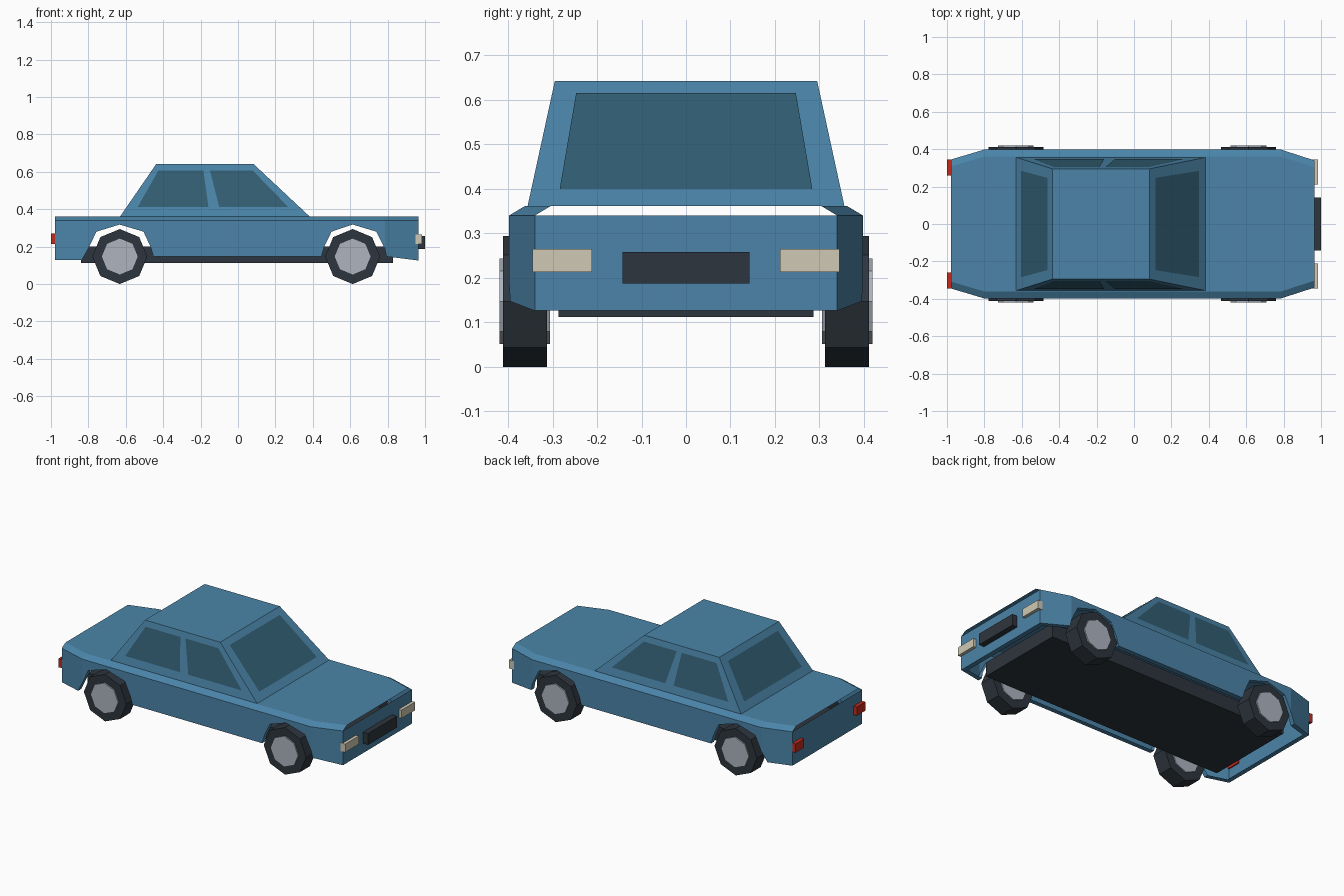
import bpy, bmesh, math
from mathutils import Vector, Matrix

if "Cube" in bpy.data.objects:
    bpy.data.objects.remove(bpy.data.objects["Cube"])


def material(name, rgb):
    m = bpy.data.materials.new(name)
    m.diffuse_color = (*rgb, 1)
    m.use_nodes = True
    m.node_tree.nodes["Principled BSDF"].inputs["Base Color"].default_value = m.diffuse_color
    return m


BLUE = material("body blue", (0.069, 0.231, 0.392))
GLASS = material("window teal", (0.031, 0.112, 0.171))
DARK = material("dark rubber", (0.027, 0.036, 0.047))
METAL = material("wheel grey", (0.418, 0.456, 0.521))
CREAM = material("headlight cream", (0.624, 0.584, 0.462))
RED = material("tail light red", (0.55, 0.023, 0.012))


def finish(name, bm, mat):
    me = bpy.data.meshes.new(name)
    bm.to_mesh(me)
    bm.free()
    me.materials.append(mat)
    ob = bpy.data.objects.new(name, me)
    bpy.context.collection.objects.link(ob)
    return ob


def face(bm, pts, out):
    """Add one face whose normal points towards out."""
    f = bm.faces.new([bm.verts.new(p) for p in pts])
    f.normal_update()
    if f.normal.dot(Vector(out)) < 0:
        f.normal_flip()
    return f


def box(name, mat, x, y, z):
    bm = bmesh.new()
    bmesh.ops.create_cube(bm, size=1)
    for v in bm.verts:
        v.co = [r[0] if c < 0 else r[1] for r, c in zip((x, y, z), v.co)]
    finish(name, bm, mat)


def plate(name, mat, pts, out):
    """Thin flat pane lying just outside the given plane."""
    bm = bmesh.new()
    f = face(bm, pts, out)
    n = f.normal.copy()
    for v in bm.verts:
        v.co += n * 0.003
    finish(name, bm, mat)


# Body shell: sides taper in plan at both ends
BACK, FRONT, RB, RF = -0.978, 0.965, -0.80, 0.785
SILL, SHOULDER, DECK = 0.147, 0.34, 0.362


def half_width(x):
    if x < RB:
        return 0.398 - 0.053 * (RB - x) / (RB - BACK)
    if x > RF:
        return 0.398 - 0.058 * (x - RF) / (FRONT - RF)
    return 0.398


rear_edge = [(BACK, 0.128), (-0.835, 0.128), (RB, 0.19)]
mid_edge = [(RB, 0.19), (-0.757, 0.28), (-0.633, 0.318), (-0.505, 0.28),
            (-0.468, 0.20), (-0.452, SILL), (0.446, SILL), (0.461, 0.20),
            (0.50, 0.28), (0.613, 0.318), (0.74, 0.28), (RF, 0.19)]
front_edge = [(RF, 0.19), (0.794, SILL), (FRONT, 0.126)]

bm = bmesh.new()
for s in (-1, 1):
    for edge in (rear_edge, mid_edge, front_edge):
        x0, x1 = edge[0][0], edge[-1][0]
        # side panel with wheel arches in its lower edge
        outline = edge + [(x1, SHOULDER), (x0, SHOULDER)]
        face(bm, [(x, s * half_width(x), z) for x, z in outline], (0, s, 0))
        # sloping shoulder
        face(bm, [(x0, s * half_width(x0), SHOULDER),
                  (x1, s * half_width(x1), SHOULDER),
                  (x1, s * (half_width(x1) - 0.037), DECK),
                  (x0, s * (half_width(x0) - 0.037), DECK)], (0, s, 1))
        # folded lip under the panel
        for (xa, za), (xb, zb) in zip(edge, edge[1:]):
            ya, yb = half_width(xa), half_width(xb)
            face(bm, [(xa, s * ya, za), (xb, s * yb, zb),
                      (xb, s * (yb - 0.03), zb), (xa, s * (ya - 0.03), za)],
                 (zb - za, 0, xa - xb))
# nose and tail panels with an open slot under the deck
for x, z, d in ((BACK, 0.128, -1), (FRONT, 0.126, 1)):
    w = half_width(x)
    face(bm, [(x, -w, z), (x, w, z), (x, w, SHOULDER), (x, -w, SHOULDER)],
         (d, 0, 0))
    face(bm, [(x, -w, z), (x, w, z), (x - d * 0.03, w, z),
              (x - d * 0.03, -w, z)], (0, 0, -1))
# deck
xs = (BACK, RB, RF, FRONT)
face(bm, [(x, half_width(x) - 0.037, DECK) for x in xs]
     + [(x, 0.037 - half_width(x), DECK) for x in reversed(xs)], (0, 0, 1))
bmesh.ops.remove_doubles(bm, verts=bm.verts, dist=0.0002)
finish("body_shell", bm, BLUE)

# Cabin
Z0, Z1 = DECK, 0.642


def mix(a, b, z):
    return a + (b - a) * (z - Z0) / (Z1 - Z0)


def cabin_y(z):
    return mix(0.356, 0.295, z)


def cabin_back(z):
    return mix(-0.63, -0.437, z)


def cabin_front(z):
    return mix(0.382, 0.083, z)


bm = bmesh.new()
rings = [[(cabin_back(z), -cabin_y(z), z), (cabin_front(z), -cabin_y(z), z),
          (cabin_front(z), cabin_y(z), z), (cabin_back(z), cabin_y(z), z)]
         for z in (Z0, Z1)]
low, top = rings
for i, out in enumerate([(0, -1, 0), (1, 0, 0), (0, 1, 0), (-1, 0, 0)]):
    j = (i + 1) % 4
    face(bm, [low[i], low[j], top[j], top[i]], out)
face(bm, top, (0, 0, 1))
bmesh.ops.remove_doubles(bm, verts=bm.verts, dist=0.0002)
finish("cabin", bm, BLUE)

# Windows
rear_pane = [(-0.537, 0.41), (-0.158, 0.41), (-0.185, 0.607), (-0.425, 0.607)]
front_pane = [(-0.10, 0.41), (0.27, 0.41), (0.078, 0.607), (-0.15, 0.607)]
for s, side in ((-1, "right"), (1, "left")):
    for name, pane in (("rear", rear_pane), ("front", front_pane)):
        plate(f"{name}_side_window_{side}", GLASS,
              [(x, s * cabin_y(z), z) for x, z in pane], (0, s, 0))
for name, fx, d, zl, zh in (("windshield", cabin_front, 1, 0.397, 0.613),
                            ("rear_window", cabin_back, -1, 0.405, 0.607)):
    plate(name, GLASS, [(fx(zl), -0.284, zl), (fx(zl), 0.284, zl),
                        (fx(zh), 0.247, zh), (fx(zh), -0.247, zh)], (d, 0, 0))

# Underside, grille and lights
box("chassis", DARK, (-0.84, 0.83), (-0.287, 0.287), (0.112, 0.20))
box("grille", DARK, (0.955, 1.0), (-0.143, 0.143), (0.187, 0.258))
for s, side in ((-1, "right"), (1, "left")):
    box(f"headlight_{side}", CREAM, (0.95, 0.984),
        sorted((s * 0.211, s * 0.345)), (0.213, 0.265))
    box(f"tail_light_{side}", RED, (-1.0, -0.97),
        sorted((s * 0.26, s * 0.345)), (0.215, 0.27))


# Eight-sided wheels with a vertex at the bottom
def disc(name, mat, r, x, y0, y1):
    bm = bmesh.new()
    bmesh.ops.create_cone(bm, cap_ends=True, segments=8, radius1=r, radius2=r,
                          depth=abs(y1 - y0),
                          matrix=Matrix.Rotation(math.pi / 2, 4, 'X'))
    bmesh.ops.translate(bm, verts=bm.verts, vec=(x, (y0 + y1) / 2, 0.147))
    finish(name, bm, mat)


for x, end in ((-0.632, "rear"), (0.613, "front")):
    for s, side in ((-1, "right"), (1, "left")):
        disc(f"{end}_tyre_{side}", DARK, 0.147, x, s * 0.313, s * 0.411)
        disc(f"{end}_hub_{side}", METAL, 0.096, x, s * 0.306, s * 0.419)
